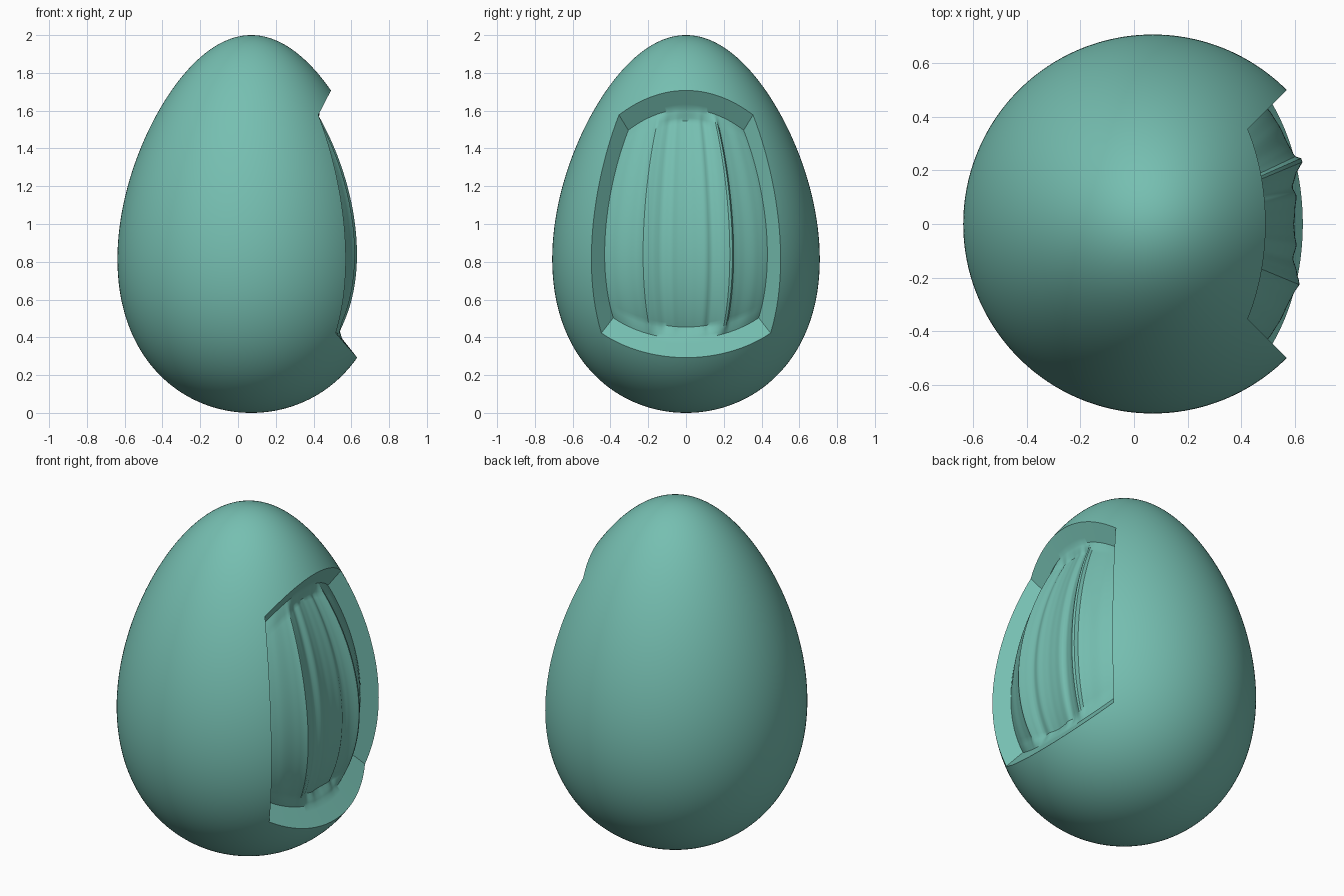
import bpy, bmesh, math
from mathutils import Vector, Matrix

if "Cube" in bpy.data.objects:
    bpy.data.objects.remove(bpy.data.objects["Cube"])

N = 64                      # grid cells across each side of the cube-sphere
AXIS_X = 0.07
FLOOR_SCALE = 0.86

# Fold profile of the recess floor: (y/x direction, radial factor)
FOLDS = [(-1.0, 1.0), (-0.8, 0.985), (-0.58, 0.965), (-0.47, 0.965), (-0.41, 0.975),
         (-0.34, 0.935), (-0.24, 0.885), (-0.15, 0.893), (-0.08, 0.875), (0.0, 0.868),
         (0.1, 0.878), (0.2, 0.9), (0.26, 0.885), (0.34, 0.925), (0.43, 1.005),
         (0.48, 0.965), (0.6, 0.965), (0.8, 0.985), (1.0, 1.0)]


def fold(t):
    for (t0, v0), (t1, v1) in zip(FOLDS, FOLDS[1:]):
        if t <= t1:
            k = (t - t0) / (t1 - t0)
            k = 0.5 * k + 0.5 * k * k * (3 - 2 * k)
            return v0 + (v1 - v0) * k
    return 1.0


def egg(d, scale=1.0, radial=1.0):
    """Map a unit direction to the egg surface."""
    w = 0.695 * (1 - 0.2 * d.z) * scale
    return Vector((AXIS_X + d.x * w * radial, d.y * w * radial, 1 + d.z * scale))


def cube_dir(a, b, rot):
    d = Vector((1, math.tan(a * math.pi / 4), math.tan(b * math.pi / 4)))
    return rot @ d.normalized()


def add_grid(bm, rows):
    vs = [[bm.verts.new(p) for p in row] for row in rows]
    for r0, r1 in zip(vs, vs[1:]):
        for i in range(len(r0) - 1):
            bm.faces.new((r0[i], r0[i + 1], r1[i + 1], r1[i]))


bm = bmesh.new()
steps = [2 * i / N - 1 for i in range(N + 1)]
ident = Matrix.Identity(3)

# Outer shell: every side of the cube-sphere except the open +x one
rots = [Matrix.Rotation(math.radians(a), 3, 'Z') for a in (90, 180, 270)]
rots += [Matrix.Rotation(math.radians(a), 3, 'Y') for a in (90, -90)]
for rot in rots:
    add_grid(bm, [[egg(cube_dir(a, b, rot)) for a in steps] for b in steps])


# Recess floor with vertical folds, fading out near the top and bottom
def floor_point(a, b):
    fade = min(1.0, (1 - abs(b)) / 0.12)
    g = 1 + (fold(math.tan(a * math.pi / 4)) - 1) * fade
    return egg(cube_dir(a, b, ident), FLOOR_SCALE, g)


add_grid(bm, [[floor_point(a, b) for a in steps] for b in steps])

# Recess walls running from the rim down to the floor edge
for s in (-1, 1):
    for edge in ([(s, k) for k in steps], [(k, s) for k in steps]):
        add_grid(bm, [[egg(cube_dir(a, b, ident)).lerp(floor_point(a, b), k / 4)
                       for a, b in edge] for k in range(5)])

bmesh.ops.remove_doubles(bm, verts=bm.verts, dist=0.0005)
bmesh.ops.recalc_face_normals(bm, faces=bm.faces)

mesh = bpy.data.meshes.new("egg_shell")
bm.to_mesh(mesh)
bm.free()
obj = bpy.data.objects.new("egg_shell", mesh)
bpy.context.collection.objects.link(obj)

mat = bpy.data.materials.new("teal")
mat.diffuse_color = (0.18, 0.52, 0.44, 1)
mat.use_nodes = True
mat.node_tree.nodes["Principled BSDF"].inputs["Base Color"].default_value = mat.diffuse_color
mesh.materials.append(mat)

bpy.context.view_layer.objects.active = obj
obj.select_set(True)
bpy.ops.object.shade_smooth_by_angle(angle=math.radians(35))
